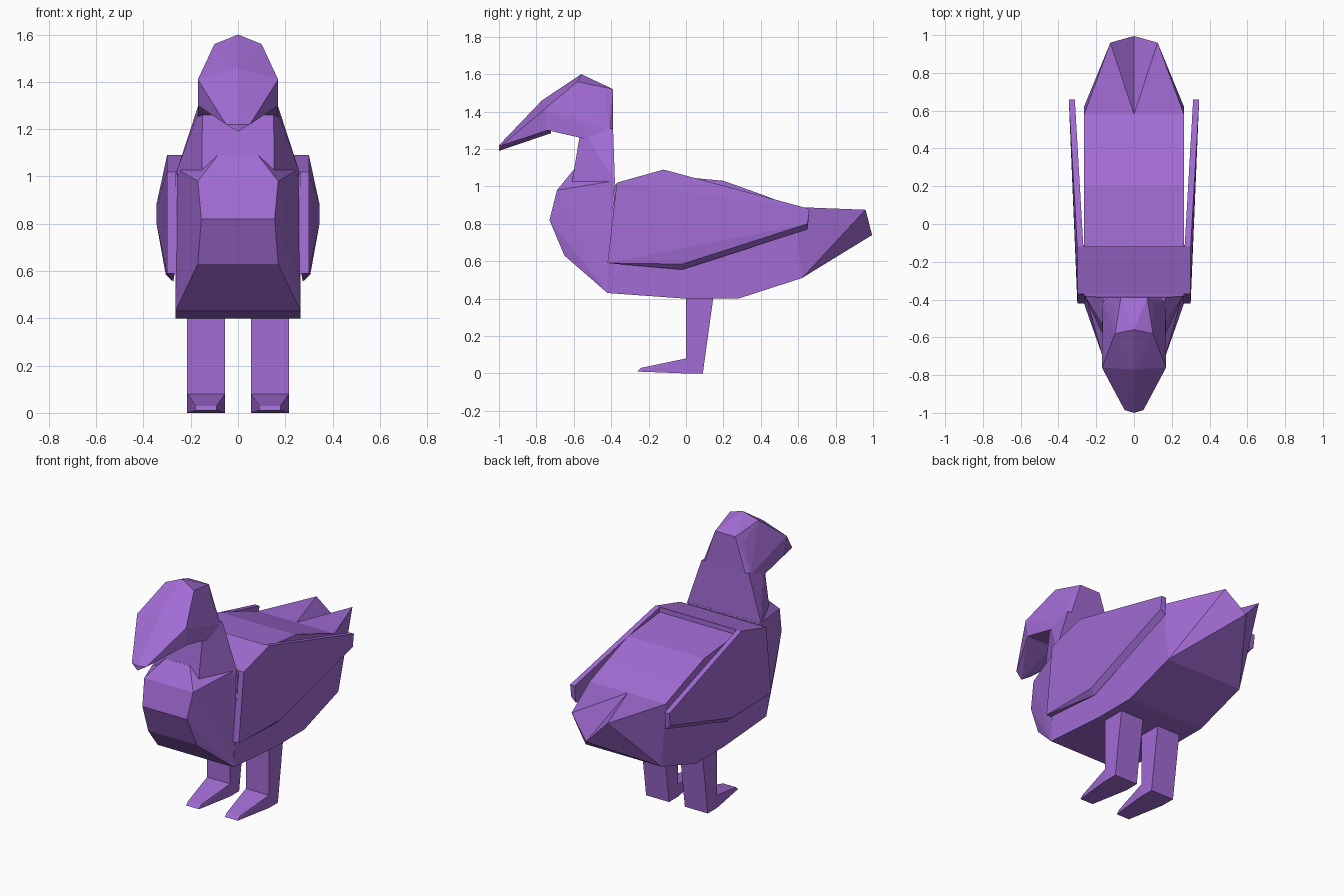
import bpy, bmesh

if "Cube" in bpy.data.objects:
    bpy.data.objects.remove(bpy.data.objects["Cube"])

purple = bpy.data.materials.new("purple")
purple.diffuse_color = (0.36, 0.15, 0.66, 1)
purple.use_nodes = True
purple.node_tree.nodes["Principled BSDF"].inputs["Base Color"].default_value = purple.diffuse_color


def finish(name, bm):
    bmesh.ops.recalc_face_normals(bm, faces=bm.faces)
    me = bpy.data.meshes.new(name)
    bm.to_mesh(me)
    bm.free()
    me.materials.append(purple)
    ob = bpy.data.objects.new(name, me)
    bpy.context.collection.objects.link(ob)
    return ob


def hull(name, pts, mirror=True):
    """Faceted solid around the points, optionally mirrored across x = 0."""
    bm = bmesh.new()
    allpts = set(pts) | ({(-x, y, z) for x, y, z in pts} if mirror else set())
    for p in sorted(allpts):
        bm.verts.new(p)
    res = bmesh.ops.convex_hull(bm, input=bm.verts)
    loose = [v for v in bm.verts if not v.link_faces]
    bmesh.ops.delete(bm, geom=loose, context='VERTS')
    bmesh.ops.dissolve_limit(bm, angle_limit=0.02, verts=bm.verts, edges=bm.edges)
    return finish(name, bm)


# Body: constant width, profile given as (y, z)
body = [(-.42, .43), (0, .4), (.28, .4), (.62, .51), (.58, .89),
        (.41, .955), (.2, 1.03), (-.12, 1.06), (-.38, 1.01)]
hull("body", [(.265, y, z) for y, z in body])

# Tail: tapers to a V-shaped trough
bm = bmesh.new()
A, B, D = (.265, .58, .89), (.125, .96, .875), (.265, .62, .51)
M, C, N = (0, .58, .89), (0, .995, .74), (0, .62, .51)
for s in (1, -1):
    a, b, c, d, m, n = [bm.verts.new((s * x, y, z)) for x, y, z in (A, B, C, D, M, N)]
    for f in ((m, a, b), (m, b, c), (a, d, b), (b, d, c), (d, n, c), (a, m, n, d)):
        bm.faces.new(f)
bmesh.ops.remove_doubles(bm, verts=bm.verts, dist=1e-4)
finish("tail", bm)

# Chest, neck, head and beak
hull("chest", [(.265, -.42, .43), (.17, -.65, .63), (.155, -.73, .82),
               (.17, -.69, .98), (.085, -.6, 1.09), (.255, -.38, 1.03)])
hull("neck", [(.155, -.65, .78), (.085, -.6, 1.09), (.26, -.38, 1.02),
              (.2, -.39, 1.15), (.165, -.39, 1.31), (.15, -.56, 1.32)])
hull("head", [(0, -.56, 1.6), (.1, -.58, 1.56), (.07, -.39, 1.52), (.1, -.43, 1.48),
              (.17, -.76, 1.41), (.17, -.74, 1.3), (0, -.77, 1.46),
              (.165, -.41, 1.3), (.15, -.56, 1.32), (.17, -.39, 1.22)])
hull("beak", [(.17, -.76, 1.41), (.17, -.74, 1.3), (.05, -.985, 1.22),
              (0, -1, 1.19), (0, -1, 1.22), (0, -.77, 1.46), (0, -.72, 1.285)])

# Shoulders joining both wings across the back
hull("shoulders", [(.298, y, z) for y, z in
                   ((-.42, .59), (-.37, 1.02), (-.12, 1.09), (-.11, .59))])

# Wings: thin plates flaring outward, with a bevelled lower edge
wing = [(-.42, .59, .0), (-.37, 1.02, 0), (-.12, 1.09, 0), (.05, 1.045, 0),
        (.66, .88, 0), (.65, .8, .03), (-.02, .585, .03)]
# Legs and feet: (x half width, y, z)
leg = [(.08, 0, .42), (.08, .148, .42), (.08, 0, .08), (.08, .09, 0), (.08, 0, 0)]
foot = [(.08, .03, .08), (.08, 0, .08), (.08, .03, 0), (.08, 0, 0),
        (.045, -.24, .03), (.045, -.26, .01)]
for s, side in ((1, "right"), (-1, "left")):
    pts = []
    for y, z, drop in wing:
        x = .3 + .058 * max(0, y + .12)
        pts += [(s * x, y, z), (s * (x - .032), y, z - drop)]
    hull(side + "_wing", pts, False)
    for name, prof in (("leg", leg), ("foot", foot)):
        hull(f"{side}_{name}", [(s * .135 + k * w, y, z) for w, y, z in prof for k in (1, -1)], False)
